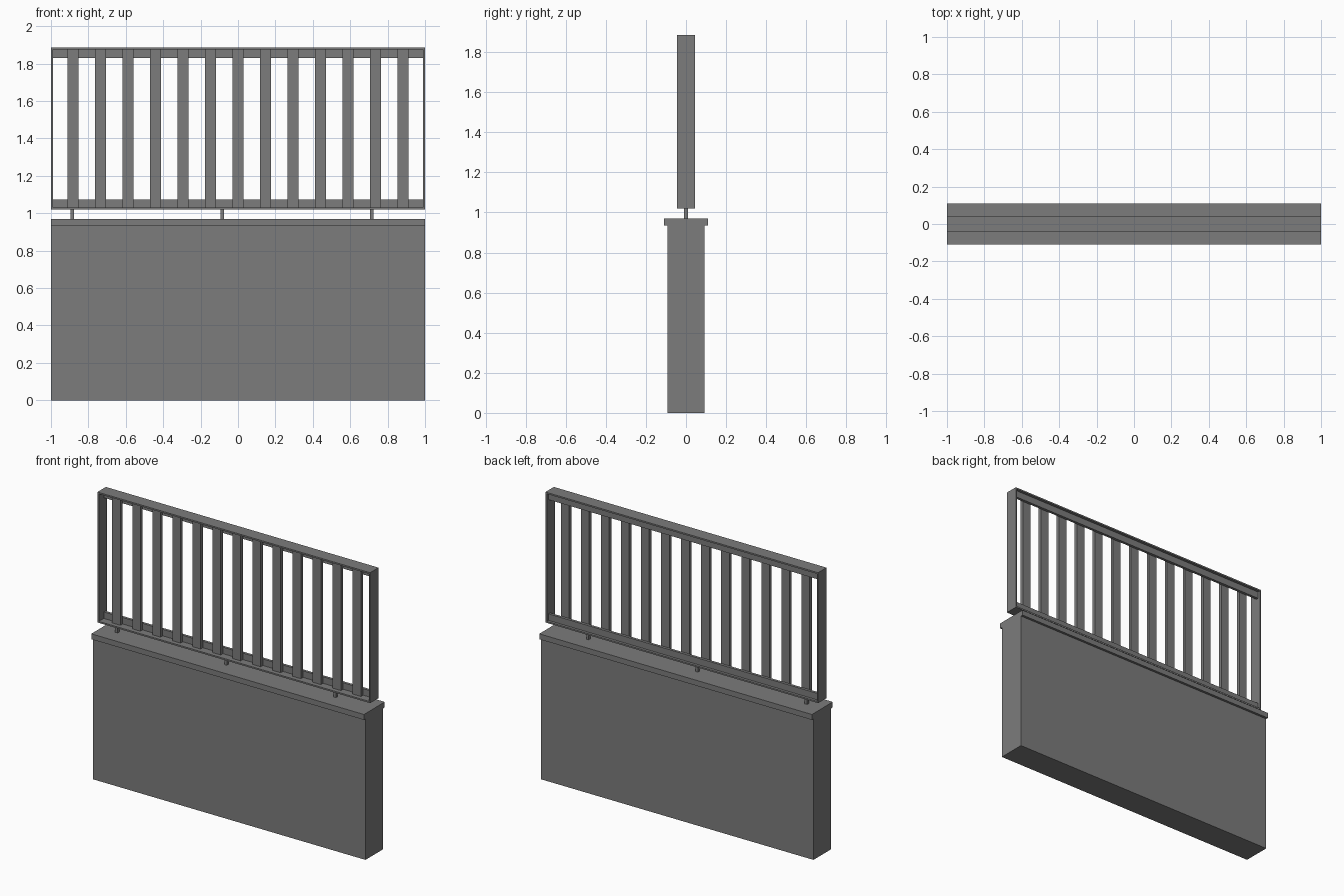
import bpy

cube = bpy.data.objects.get("Cube")
if cube:
    bpy.data.objects.remove(cube, do_unlink=True)

grey = bpy.data.materials.new("plain grey")
grey.use_nodes = True
colour = (0.2, 0.2, 0.2, 1)
grey.diffuse_color = colour
grey.node_tree.nodes["Principled BSDF"].inputs["Base Color"].default_value = colour


def box(name, x, y, z):
    """Box spanning the (low, high) ranges on each axis."""
    spans = (x, y, z)
    bpy.ops.mesh.primitive_cube_add(size=1, location=[(a + b) / 2 for a, b in spans])
    ob = bpy.context.object
    ob.name = name
    ob.scale = [b - a for a, b in spans]
    bpy.ops.object.transform_apply(location=False, rotation=False, scale=True)
    ob.data.materials.append(grey)
    return ob


CAP_TOP, BOTTOM, TOP = 0.97, 1.02, 1.885
PLATE = 0.01      # frame thickness
DEPTH = 0.044     # half depth of the frame

# Wall and coping
box("wall", (-1, 1), (-0.093, 0.093), (0, 0.934))
box("wall_cap", (-1, 1), (-0.109, 0.109), (0.934, CAP_TOP))

# Short pins that hold the panel above the coping
for i in range(3):
    x = -0.886 + i * 0.801
    box(f"support_pin_{i + 1}", (x - 0.009, x + 0.009), (-0.009, 0.009), (CAP_TOP, BOTTOM))

# Thin outer frame
box("frame_top", (-1, 1), (-DEPTH, DEPTH), (TOP - PLATE, TOP))
box("frame_bottom", (-1, 1), (-DEPTH, DEPTH), (BOTTOM, BOTTOM + PLATE))
for name, s in (("left", 1), ("right", -1)):
    x = sorted((s, s * (1 - PLATE)))
    box(f"frame_{name}", x, (-DEPTH, DEPTH), (BOTTOM + PLATE, TOP - PLATE))

# Rails behind the slats
inner = 1 - PLATE
box("rail_top", (-inner, inner), (0.008, 0.026), (1.83, TOP - PLATE))
box("rail_bottom", (-inner, inner), (0.008, 0.026), (BOTTOM + PLATE, 1.073))

# Upright slats
for i in range(13):
    x = (i - 6) * 0.147
    box(f"slat_{i + 1}", (x - 0.03, x + 0.03), (-0.015, 0.008), (BOTTOM + PLATE, TOP - PLATE))
